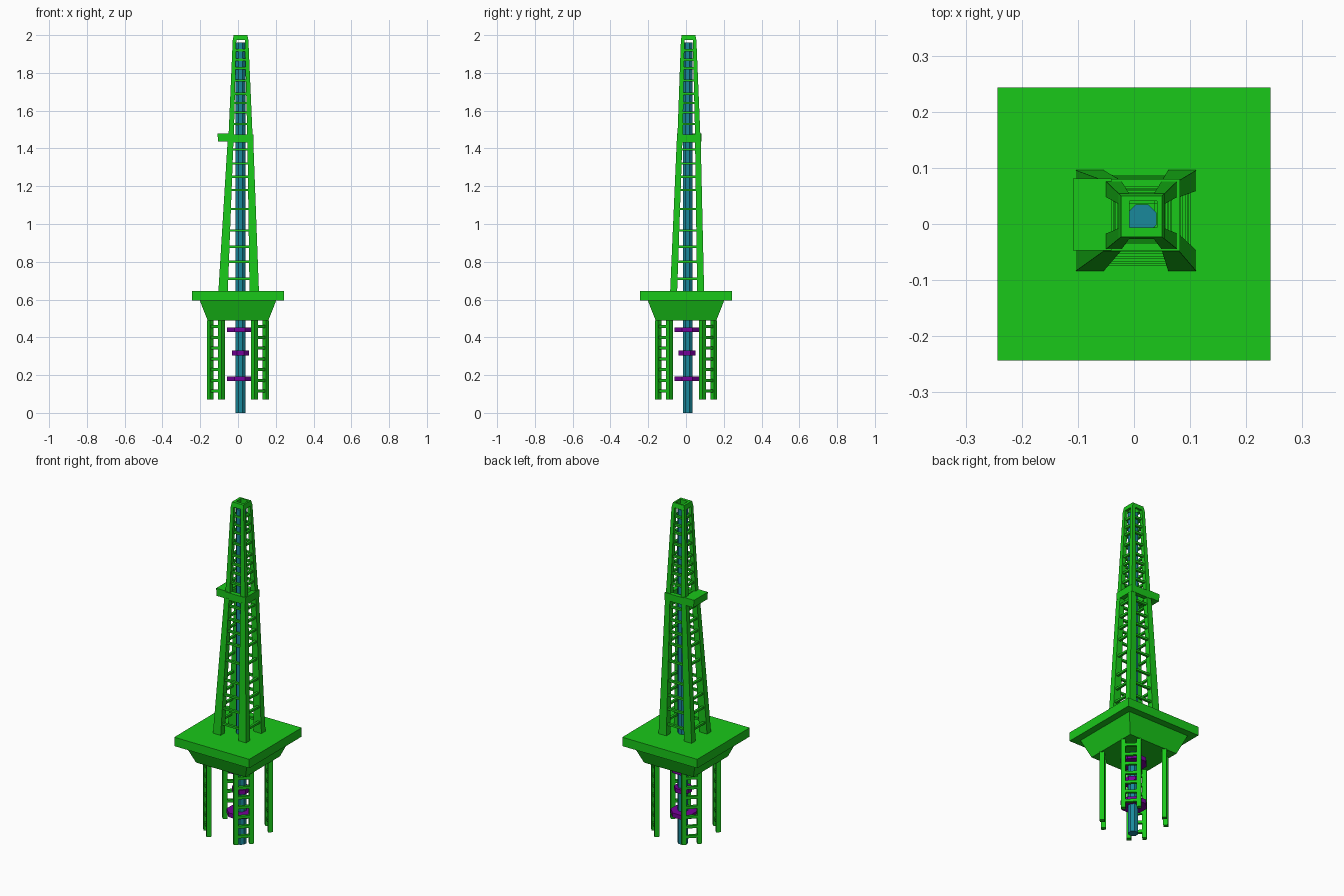
import bpy, bmesh, math
from mathutils import Matrix, Vector

if "Cube" in bpy.data.objects:
    bpy.data.objects.remove(bpy.data.objects["Cube"])


def material(name, rgb):
    m = bpy.data.materials.new(name)
    m.diffuse_color = (*rgb, 1)
    m.use_nodes = True
    m.node_tree.nodes["Principled BSDF"].inputs["Base Color"].default_value = m.diffuse_color
    return m


GREEN = material("green_paint", (0.01, 0.58, 0.01))
TEAL = material("teal_steel", (0.01, 0.25, 0.33))
PURPLE = material("purple_steel", (0.18, 0.0, 0.32))


def finish(name, bm, mat):
    bmesh.ops.recalc_face_normals(bm, faces=bm.faces)
    me = bpy.data.meshes.new(name)
    bm.to_mesh(me)
    bm.free()
    me.materials.append(mat)
    ob = bpy.data.objects.new(name, me)
    bpy.context.collection.objects.link(ob)
    return ob


def loft(bm, r0, z0, r1, z1, mat=Matrix()):
    """Tapered box between two rectangles (x0, x1, y0, y1)."""
    rings = []
    for (a, b, c, d), z in ((r0, z0), (r1, z1)):
        rings.append([bm.verts.new(mat @ Vector((x, y, z)))
                      for x, y in ((a, c), (b, c), (b, d), (a, d))])
    lo, hi = rings
    bm.faces.new(lo[::-1])
    bm.faces.new(hi)
    for i in range(4):
        j = (i + 1) % 4
        bm.faces.new((lo[i], lo[j], hi[j], hi[i]))


def box(bm, x0, x1, y0, y1, z0, z1, mat=Matrix()):
    loft(bm, (x0, x1, y0, y1), z0, (x0, x1, y0, y1), z1, mat)


def prism(name, x, y, half, z0, z1, mat):
    """Eight-sided prism with flats facing the axes."""
    bm = bmesh.new()
    r = half / math.cos(math.pi / 8)
    bmesh.ops.create_cone(bm, cap_ends=True, segments=8, radius1=r, radius2=r, depth=z1 - z0,
                          matrix=Matrix.Translation((x, y, (z0 + z1) / 2)) @ Matrix.Rotation(math.pi / 8, 4, 'Z'))
    return finish(name, bm, mat)


def corner(r, sx, sy, wx, wy):
    """Rectangle of size wx by wy in one corner of r."""
    x = (r[0], r[0] + wx) if sx < 0 else (r[1] - wx, r[1])
    y = (r[2], r[2] + wy) if sy < 0 else (r[3] - wy, r[3])
    return (*x, *y)


def tower_section(name, r0, z0, w0, r1, z1, w1, rungs):
    """Four tapering corner legs joined by rungs on all four sides."""
    bm = bmesh.new()
    for sx in (-1, 1):
        for sy in (-1, 1):
            loft(bm, corner(r0, sx, sy, *w0), z0, corner(r1, sx, sy, *w1), z1)
    finish(name + "_legs", bm, GREEN)
    bm = bmesh.new()
    h, d, inset = 0.006, 0.014, 0.007
    for z in rungs:
        t = (z - z0) / (z1 - z0)
        a, b, c, e = (p + (q - p) * t for p, q in zip(r0, r1))
        m = 0.012
        for y in (c + inset, e - inset - d):
            box(bm, a + m, b - m, y, y + d, z - h, z + h)
        for x in (a + inset, b - inset - d):
            box(bm, x, x + d, c + m, e - m, z - h, z + h)
    finish(name + "_rungs", bm, GREEN)


def ring(bm, outer, inner, z0, z1, top=None):
    """Four beams round a square opening."""
    a, b, c, d = outer
    ta, tb, tc, td = top or outer
    p, q, r, s = inner
    loft(bm, (a, b, c, r), z0, (ta, tb, tc, r), z1)
    loft(bm, (a, b, s, d), z0, (ta, tb, s, td), z1)
    loft(bm, (a, p, r, s), z0, (ta, p, r, s), z1)
    loft(bm, (q, b, r, s), z0, (q, tb, r, s), z1)


# main deck and the tapered hull under it
bm = bmesh.new()
box(bm, -0.243, 0.243, -0.243, 0.243, 0.594, 0.646)
finish("main_deck", bm, GREEN)
bm = bmesh.new()
loft(bm, (-0.16, 0.16, -0.16, 0.16), 0.488, (-0.202, 0.202, -0.202, 0.202), 0.594)
finish("deck_base", bm, GREEN)

# ladder-like support legs, each turned to face outward at a corner
for i, name in enumerate(("back_right", "back_left", "front_left", "front_right")):
    bm = bmesh.new()
    turn = Matrix.Rotation(math.pi / 4 + i * math.pi / 2, 4, 'Z')
    for y in (-0.054, 0.030):
        box(bm, 0.153, 0.179, y, y + 0.024, 0.072, 0.49, turn)
    for k in range(7):
        z = 0.115 + k * 0.057
        box(bm, 0.158, 0.174, -0.034, 0.034, z - 0.008, z + 0.008, turn)
    finish(name + "_support_leg", bm, GREEN)

# two-stage derrick tower
tower_section("lower_tower", (-0.104, 0.111, -0.084, 0.096), 0.64, (0.05, 0.037),
              (-0.055, 0.081, -0.049, 0.078), 1.44, (0.031, 0.03),
              (0.71, 0.80, 0.88, 0.965, 1.08, 1.18, 1.25, 1.32, 1.395))
tower_section("upper_tower", (-0.05, 0.077, -0.045, 0.076), 1.47, (0.028, 0.028),
              (-0.028, 0.055, -0.027, 0.055), 1.975, (0.019, 0.019),
              (1.53, 1.59, 1.64, 1.69, 1.76, 1.825, 1.87, 1.92))

# bevelled frame at the tower top
bm = bmesh.new()
ring(bm, (-0.028, 0.055, -0.027, 0.055), (-0.008, 0.041, -0.006, 0.041), 1.973, 2.0,
     (-0.023, 0.05, -0.023, 0.05))
finish("top_frame", bm, GREEN)

# collar between the stages with its side platform
bm = bmesh.new()
ring(bm, (-0.055, 0.082, -0.048, 0.08), (-0.03, 0.055, -0.022, 0.055), 1.432, 1.475)
finish("tower_collar", bm, GREEN)
bm = bmesh.new()
loft(bm, (-0.105, -0.04, -0.047, 0.081), 1.436, (-0.109, -0.04, -0.047, 0.081), 1.48)
finish("side_platform", bm, GREEN)

# drill pipe and its collars
prism("drill_pipe", 0.014, 0.009, 0.026, 0.0, 1.96, TEAL)
prism("upper_pipe_collar", 0.008, 0.007, 0.067, 0.427, 0.452, PURPLE)
prism("middle_pipe_collar", 0.014, 0.006, 0.045, 0.305, 0.329, PURPLE)
prism("lower_pipe_collar", 0.008, 0.007, 0.067, 0.168, 0.193, PURPLE)
